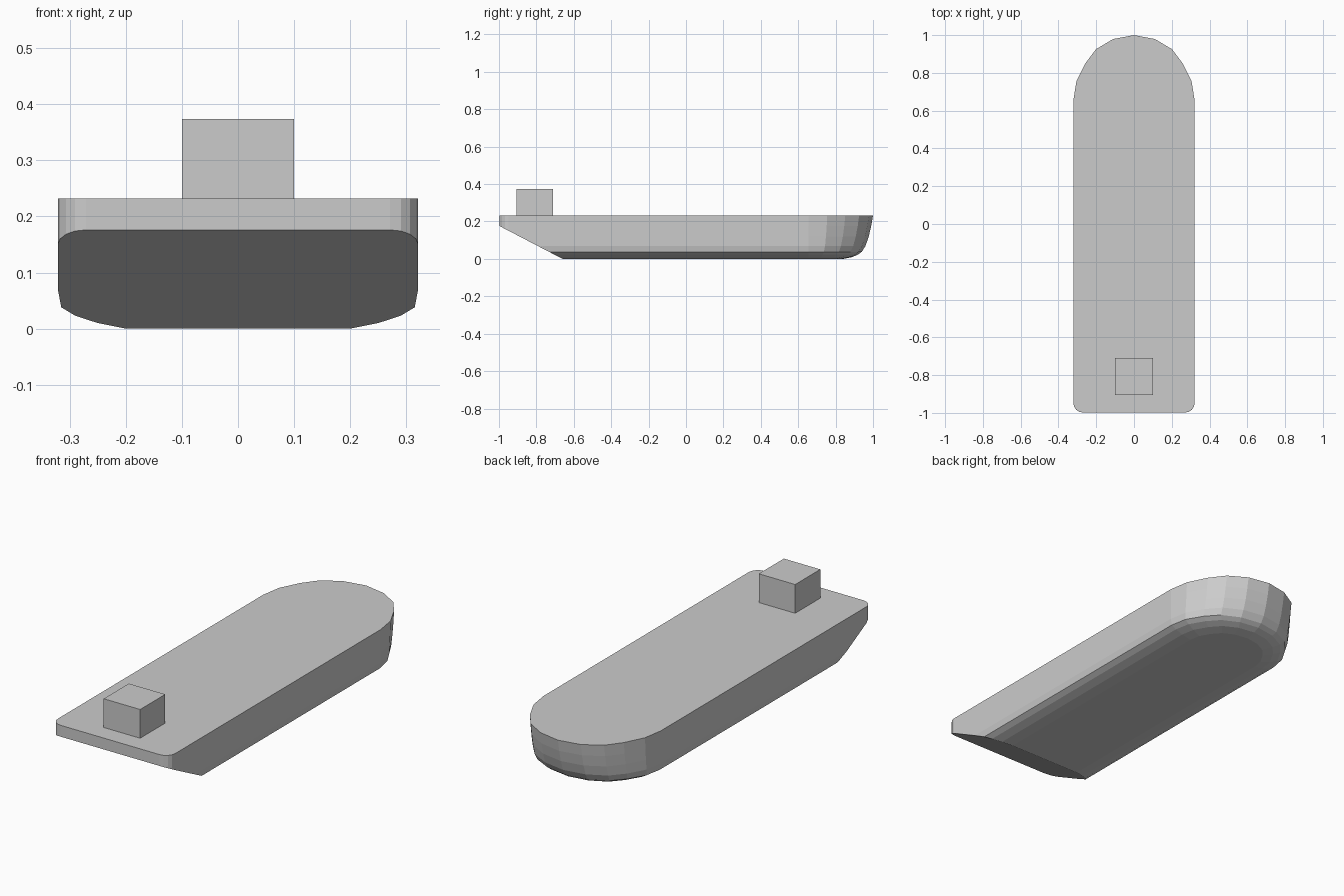
import bpy, bmesh, math
from mathutils import Vector

if "Cube" in bpy.data.objects:
    bpy.data.objects.remove(bpy.data.objects["Cube"])

DECK = 0.232
BOW_START = 0.655

# Hull levels: height, half width, bow tip y
LEVELS = [
    (0.0, 0.20, 0.84), (0.01, 0.25, 0.89), (0.023, 0.29, 0.92),
    (0.038, 0.315, 0.94), (0.07, 0.321, 0.96), (0.12, 0.321, 0.977),
    (0.175, 0.321, 0.99), (DECK, 0.321, 1.0),
]
# Deck plan of the bow, as fractions of half width and bow length
BOW = [(1, 0), (0.95, 0.29), (0.8, 0.57), (0.625, 0.785), (0.344, 0.94)]


def outline(width, tip):
    """Half plan from stern to bow, mirrored into a closed loop."""
    r = 0.05
    half = [(width - r + r * math.sin(a), -0.998 + r - r * math.cos(a))
            for a in (math.radians(d) for d in (0, 22.5, 45, 67.5, 90))]
    half += [(fx * width, BOW_START + fy * (tip - BOW_START)) for fx, fy in BOW]
    return half + [(0, tip)] + [(-x, y) for x, y in reversed(half)]


def finish(bm, name):
    bmesh.ops.recalc_face_normals(bm, faces=bm.faces)
    mesh = bpy.data.meshes.new(name)
    bm.to_mesh(mesh)
    bm.free()
    obj = bpy.data.objects.new(name, mesh)
    bpy.context.collection.objects.link(obj)
    return obj


# Hull: stacked plan outlines with flat bottom and deck
bm = bmesh.new()
rings = [[bm.verts.new((x, y, z)) for x, y in outline(w, tip)]
         for z, w, tip in LEVELS]
n = len(rings[0])
for lower, upper in zip(rings, rings[1:]):
    for i in range(n):
        j = (i + 1) % n
        bm.faces.new((lower[i], lower[j], upper[j], upper[i]))
bm.faces.new(rings[0][::-1])
bm.faces.new(rings[-1])
bmesh.ops.recalc_face_normals(bm, faces=bm.faces)

# Raked stern: slice off the lower rear wedge and close it
normal = Vector((0, -0.176, -0.338)).normalized()
bmesh.ops.bisect_plane(bm, geom=bm.verts[:] + bm.edges[:] + bm.faces[:],
                       plane_co=(0, -0.66, 0), plane_no=normal,
                       clear_outer=True)
bmesh.ops.holes_fill(bm, edges=[e for e in bm.edges if e.is_boundary], sides=0)
finish(bm, "hull")

# Wheelhouse: plain block on the stern deck
bm = bmesh.new()
bmesh.ops.create_cube(bm, size=1)
bmesh.ops.scale(bm, vec=(0.199, 0.196, 0.142), verts=bm.verts)
bmesh.ops.translate(bm, vec=(0, -0.808, DECK + 0.071), verts=bm.verts)
finish(bm, "wheelhouse")
